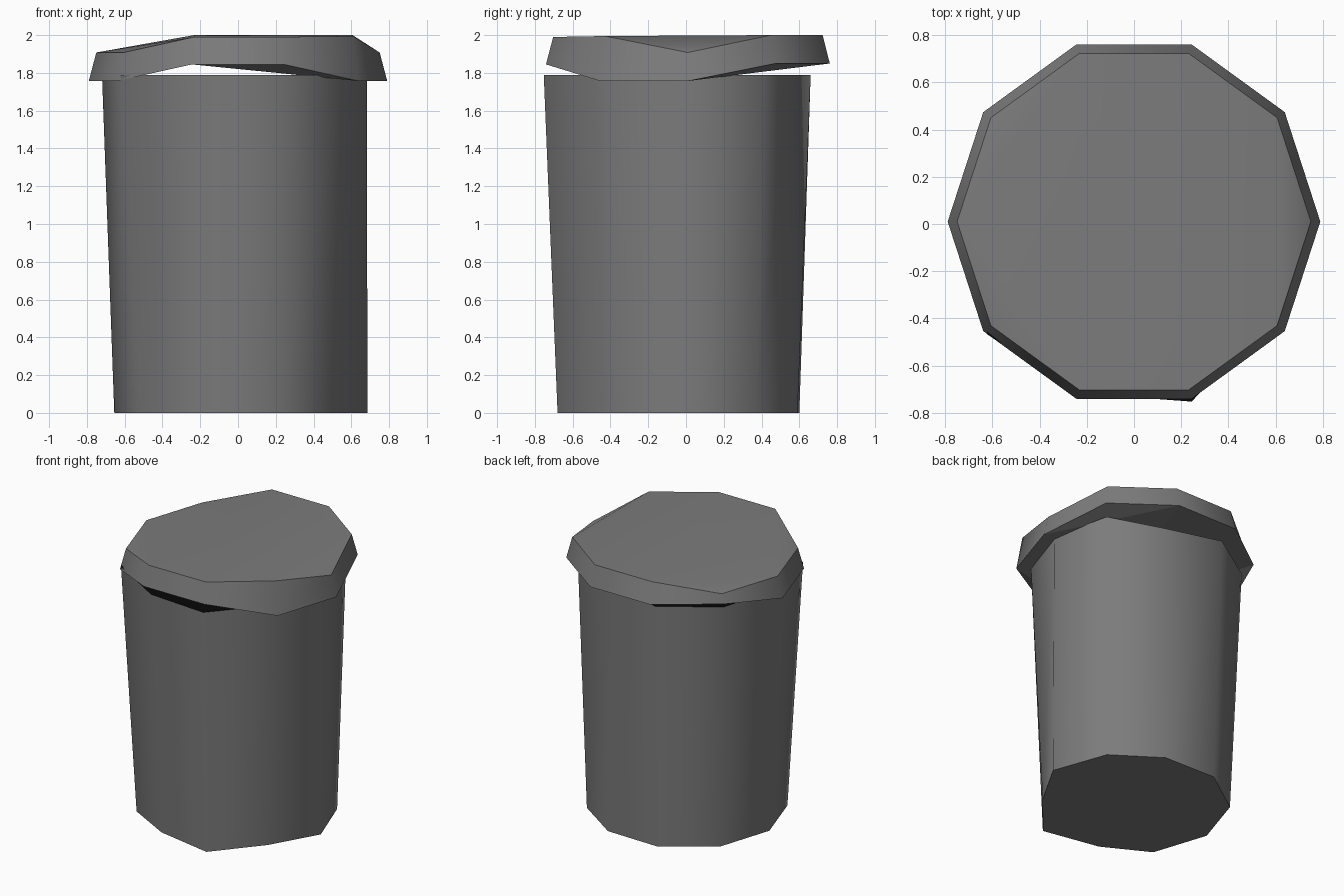
import bpy, math

if "Cube" in bpy.data.objects:
    bpy.data.objects.remove(bpy.data.objects["Cube"])


def material(name, value):
    m = bpy.data.materials.new(name)
    m.diffuse_color = (value, value, value, 1)
    m.use_nodes = True
    m.node_tree.nodes["Principled BSDF"].inputs["Base Color"].default_value = m.diffuse_color
    return m


grey = material("dark grey plastic", 0.2)
black = material("black inside", 0.002)


def build(name, lower, upper, lower_caps, upper_caps, upper_mat=grey, smooth_top=False):
    """Bridge two ten-point rings: smooth side, sharp-edged caps."""
    n = len(lower)
    faces = [(i, (i + 1) % n, n + (i + 1) % n, n + i) for i in range(n)]
    faces += [tuple(reversed(f)) for f in lower_caps]
    faces += [tuple(n + i for i in f) for f in upper_caps]
    mesh = bpy.data.meshes.new(name)
    mesh.from_pydata(lower + upper, [], faces)
    mesh.materials.append(grey)
    mesh.materials.append(upper_mat)
    first_top = n + len(lower_caps)
    for p in mesh.polygons:
        p.use_smooth = p.index < n or (smooth_top and p.index >= first_top)
        p.material_index = int(p.index >= first_top)
    # Keep the two rims crisp
    sharp = mesh.attributes.new("sharp_edge", 'BOOLEAN', 'EDGE')
    for e in mesh.edges:
        a, b = sorted(v % n for v in e.vertices)
        same_ring = (e.vertices[0] < n) == (e.vertices[1] < n)
        sharp.data[e.index].value = same_ring and b - a in (1, n - 1)
    obj = bpy.data.objects.new(name, mesh)
    bpy.context.collection.objects.link(obj)
    return obj


def decagon(radius, cy, heights):
    return [(radius * math.cos(math.radians(36 * i)),
             cy + radius * math.sin(math.radians(36 * i)), z)
            for i, z in enumerate(heights)]


# Tapered, dented ten-sided bin with a black mouth
base = [(.685, -.02), (.545, .37), (.22, .59), (-.19, .60), (-.53, .36),
        (-.655, -.03), (-.525, -.425), (-.20, -.60), (.22, -.68), (.49, -.36)]
rim = [(.683, -.01), (.585, .415), (.19, .545), (-.21, .66), (-.59, .41),
       (-.72, -.02), (-.62, -.47), (-.20, -.72), (.245, -.753), (.55, -.41)]
build("bin_body", [(x, y, 0) for x, y in base], [(x, y, 1.79) for x, y in rim],
      [tuple(range(10))], [tuple(range(10))], black)

# Warped ten-sided lid whose corners droop at the sides
lo, hi = 1.757, 1.85
skirt = decagon(.79, .01, [lo, hi, hi, hi, hi, lo, lo, hi - .005, hi - .005, lo])
lo, hi = 1.908, 2.0
crown = decagon(.75, .01, [lo, hi, hi, hi, lo, lo, lo, hi - .01, hi - .01, hi - .005])
build("bin_lid", skirt, crown,
      [(7, 8, 9), (0, 1, 2), (9, 0, 2), (7, 9, 2), (7, 2, 3), (7, 3, 4),
       (4, 5, 6), (4, 6, 7)],
      [(7, 8, 9, 1, 2, 3), (9, 0, 1), (3, 5, 7), (3, 4, 5), (5, 6, 7)],
      smooth_top=True)
